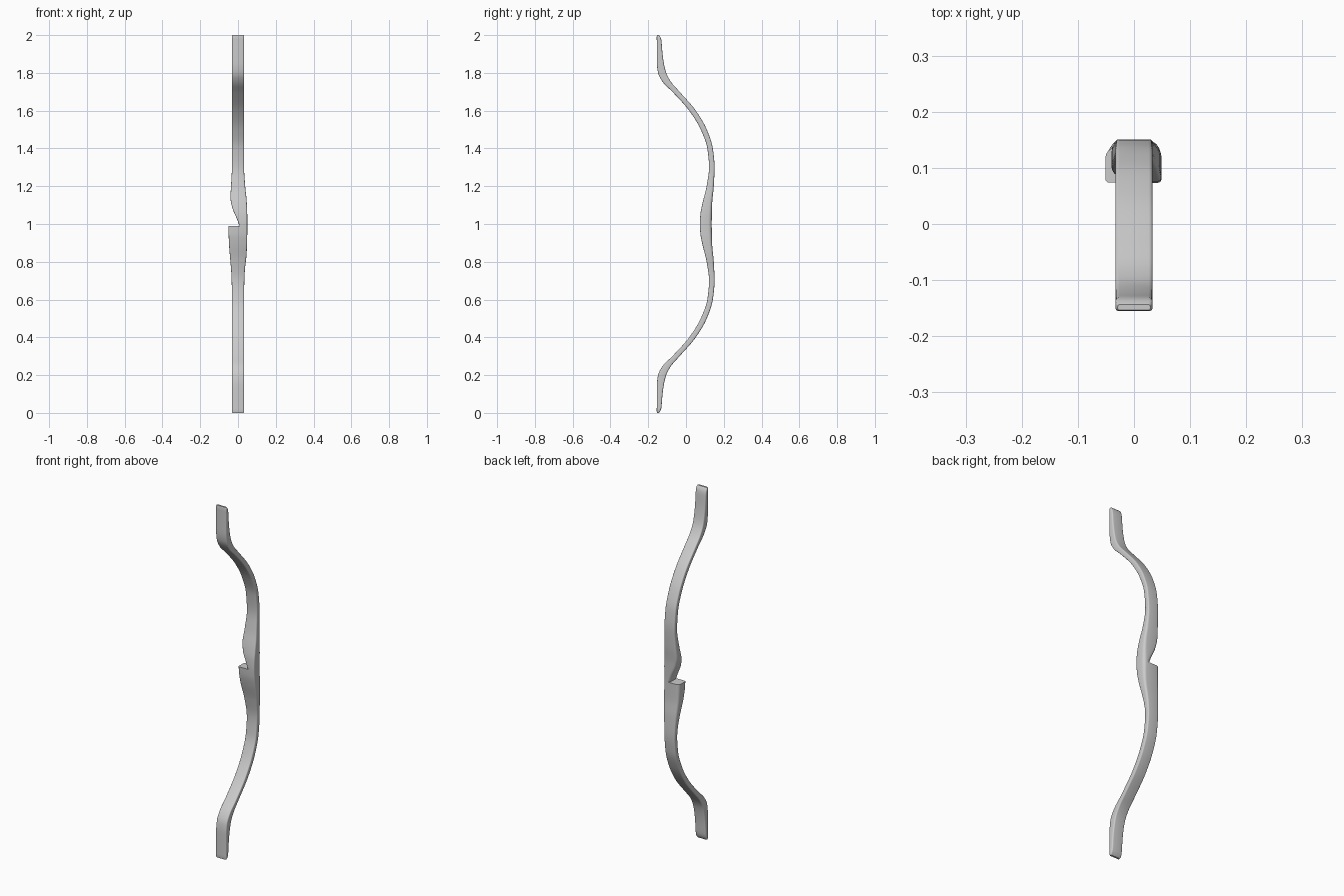
import bpy, bmesh, math

if "Cube" in bpy.data.objects:
    bpy.data.objects.remove(bpy.data.objects["Cube"])


def curve(keys, t):
    """Smooth (monotone cubic) interpolation through (t, value) keys."""
    n = len(keys)
    if t <= keys[0][0]:
        return keys[0][1]
    if t >= keys[-1][0]:
        return keys[-1][1]
    d = [(keys[i + 1][1] - keys[i][1]) / (keys[i + 1][0] - keys[i][0]) for i in range(n - 1)]

    def slope(i):
        if i == 0 or i == n - 1:
            return d[0] if i == 0 else d[-1]
        a, b = d[i - 1], d[i]
        return 0 if a * b <= 0 else 2 * a * b / (a + b)

    i = max(k for k in range(n - 1) if keys[k][0] <= t)
    h = keys[i + 1][0] - keys[i][0]
    u = (t - keys[i][0]) / h
    return ((2*u**3 - 3*u**2 + 1) * keys[i][1] + (u**3 - 2*u**2 + u) * h * slope(i)
            + (3*u**2 - 2*u**3) * keys[i + 1][1] + (u**3 - u**2) * h * slope(i + 1))


# Side profile, measured by distance from the grip centre (mirrored up and down)
BACK = [(0, .073), (.05, .076), (.1, .085), (.2, .109), (.3, .122), (.4, .113), (.5, .078), (.6, .017),
        (.7, -.072), (.75, -.122), (.8, -.148), (.85, -.154), (1, -.155)]
FRONT = [(0, .136), (.1, .138), (.2, .147), (.3, .151), (.4, .142), (.5, .11), (.6, .052),
         (.7, -.034), (.75, -.078), (.8, -.105), (.85, -.117), (.9, -.124), (.97, -.13), (.985, -.133), (1, -.142)]
# Width of the grip seen from the front; the left side is split by the arrow shelf
RIGHT = [(.68, .033), (.75, .036), (.85, .046), (.95, .049), (1.05, .049), (1.12, .046), (1.2, .038), (1.27, .033)]
LEFT_LOW = [(.68, -.033), (.75, -.036), (.8, -.04), (.9, -.048), (.99, -.051)]
LEFT_HIGH = [(.99, .008), (1.03, -.007), (1.085, -.03), (1.14, -.04), (1.2, -.037), (1.27, -.033)]
SHELF = .99


def ring(z, upper, inset=0):
    """Rounded rectangular cross-section at height z."""
    t = abs(z - 1)
    y0, y1 = curve(BACK, t) + inset * .4, curve(FRONT, t) - inset * .4
    x0 = curve(LEFT_HIGH if upper else LEFT_LOW, z) + inset
    x1 = curve(RIGHT, z) - inset
    grip = max(0, 1 - t / .3)
    rb = min(.007, (y1 - y0) * .3)
    rf = min(.007 + .012 * grip, (y1 - y0) * .35)
    corners = [(x0 + rb, y0 + rb, rb, 180), (x1 - rb, y0 + rb, rb, 270),
               (x1 - rf, y1 - rf, rf, 0), (x0 + rf, y1 - rf, rf, 90)]
    return [(cx + r * math.cos(math.radians(a + s * 22.5)),
             cy + r * math.sin(math.radians(a + s * 22.5)), z)
            for cx, cy, r, a in corners for s in range(5)]


# Stack of sections, doubled at the shelf to give a flat step
STEPS = 64
low = [.008 + (SHELF - .008) * i / STEPS for i in range(STEPS + 1)]
high = [SHELF + (1.992 - SHELF) * i / STEPS for i in range(STEPS + 1)]
rings = [ring(0, False, .004)] + [ring(z, False) for z in low]
rings += [ring(z, True) for z in high] + [ring(2, True, .004)]

bm = bmesh.new()
loops = [[bm.verts.new(p) for p in r] for r in rings]
for a, b in zip(loops, loops[1:]):
    n = len(a)
    for i in range(n):
        j = (i + 1) % n
        bm.faces.new((a[i], a[j], b[j], b[i]))
bm.faces.new(loops[0][::-1])
bm.faces.new(loops[-1])
bmesh.ops.remove_doubles(bm, verts=bm.verts, dist=1e-6)
bmesh.ops.recalc_face_normals(bm, faces=bm.faces)

mesh = bpy.data.meshes.new("bow_body")
bm.to_mesh(mesh)
bm.free()
bow = bpy.data.objects.new("bow_body", mesh)
bpy.context.collection.objects.link(bow)
bpy.context.view_layer.objects.active = bow
bow.select_set(True)
bpy.ops.object.shade_smooth_by_angle(angle=math.radians(35))
